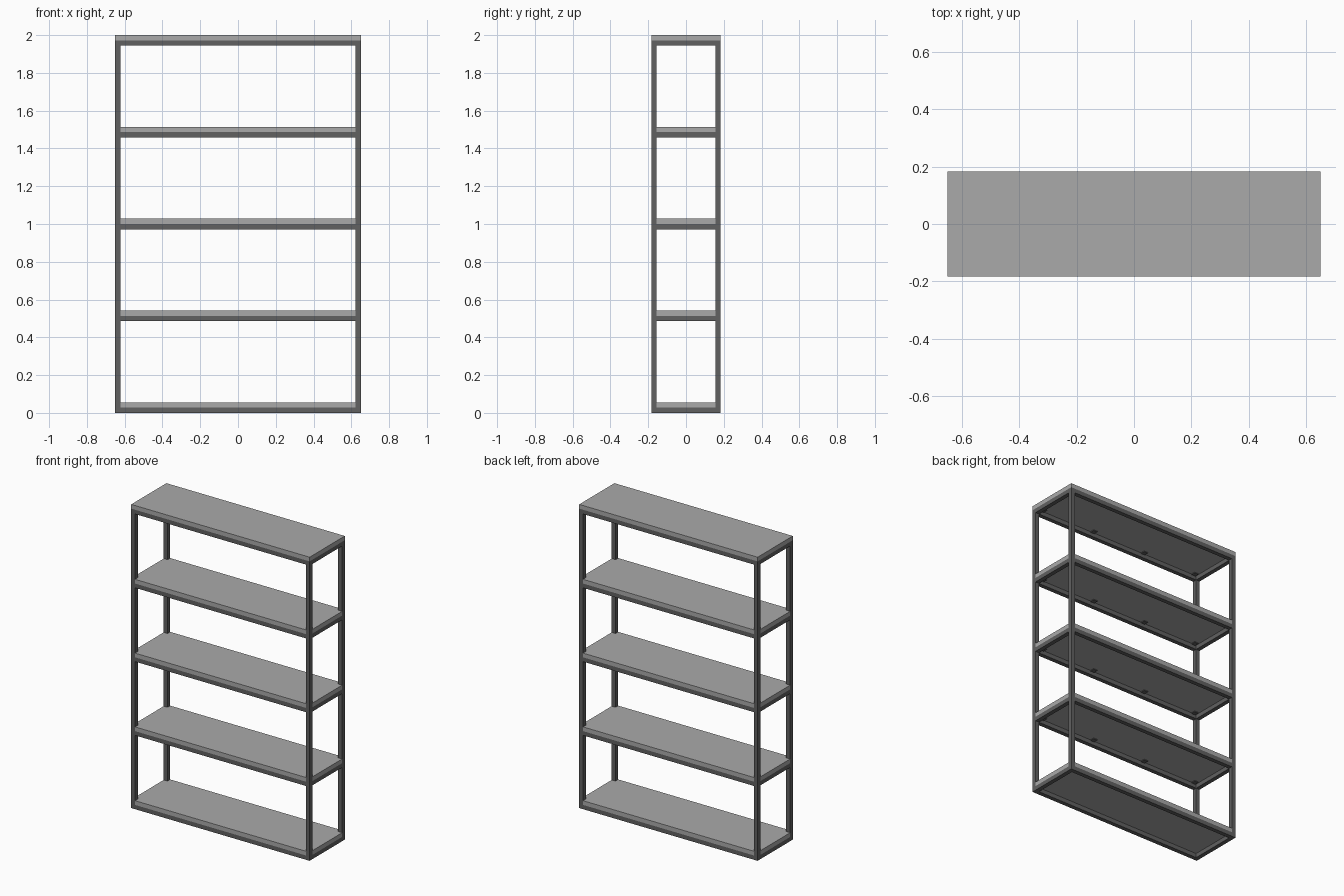
import bpy, bmesh

if "Cube" in bpy.data.objects:
    bpy.data.objects.remove(bpy.data.objects["Cube"])

W, D, H = 0.65, 0.183, 2.0      # half width, half depth, height
T = 0.028                       # tube and shelf thickness
STEP = (H - 2 * T) / 4          # shelf spacing


def material(name, v):
    m = bpy.data.materials.new(name)
    m.diffuse_color = (v, v, v, 1)
    m.use_nodes = True
    m.node_tree.nodes["Principled BSDF"].inputs["Base Color"].default_value = m.diffuse_color
    return m


STEEL = material("dark steel", 0.12)
BOARD = material("light grey board", 0.40)


def box(name, lo, hi, mat):
    bm = bmesh.new()
    bmesh.ops.create_cube(bm, size=1)
    for v in bm.verts:
        for i in range(3):
            v.co[i] = lo[i] if v.co[i] < 0 else hi[i]
    return finish(name, bm, mat)


def prism(name, outline, z0, z1, mat):
    bm = bmesh.new()
    face = bm.faces.new([bm.verts.new((x, y, z0)) for x, y in outline])
    up = bmesh.ops.extrude_face_region(bm, geom=[face])["geom"]
    for v in up:
        if isinstance(v, bmesh.types.BMVert):
            v.co.z = z1
    bmesh.ops.recalc_face_normals(bm, faces=bm.faces)
    return finish(name, bm, mat)


def finish(name, bm, mat):
    me = bpy.data.meshes.new(name)
    bm.to_mesh(me)
    bm.free()
    me.materials.append(mat)
    ob = bpy.data.objects.new(name, me)
    bpy.context.collection.objects.link(ob)
    return ob


# corner posts
for sx in (-1, 1):
    for sy in (-1, 1):
        x, y = sorted((sx * W, sx * (W - T))), sorted((sy * D, sy * (D - T)))
        box("corner_post", (x[0], y[0], 0), (x[1], y[1], H - T), STEEL)

# board outline notched around the posts
a, b = W - T, D - T
notched = [(-a, -D), (a, -D), (a, -b), (W, -b), (W, b), (a, b),
           (a, D), (-a, D), (-a, b), (-W, b), (-W, -b), (-a, -b)]

for i in range(5):
    z = i * STEP
    # rails
    for s in (-1, 1):
        y = sorted((s * D, s * b))
        box("long_rail", (-a, y[0], z), (a, y[1], z + T), STEEL)
        x = sorted((s * W, s * a))
        box("side_rail", (x[0], -b, z), (x[1], b, z + T), STEEL)
    # shelf boards, the top one covers the posts
    if i == 4:
        box("top_board", (-W, -D, z + T), (W, D, H), BOARD)
    else:
        prism("shelf_board", notched, z + T, z + 2 * T, BOARD)
    # fixing tabs under the boards
    if i:
        for x in (-0.6, -0.2, 0.2, 0.6):
            for s in (-1, 1):
                y = sorted((s * b, s * (b - 0.03)))
                box("fixing_tab", (x - 0.015, y[0], z + T - 0.005),
                    (x + 0.015, y[1], z + T), STEEL)
